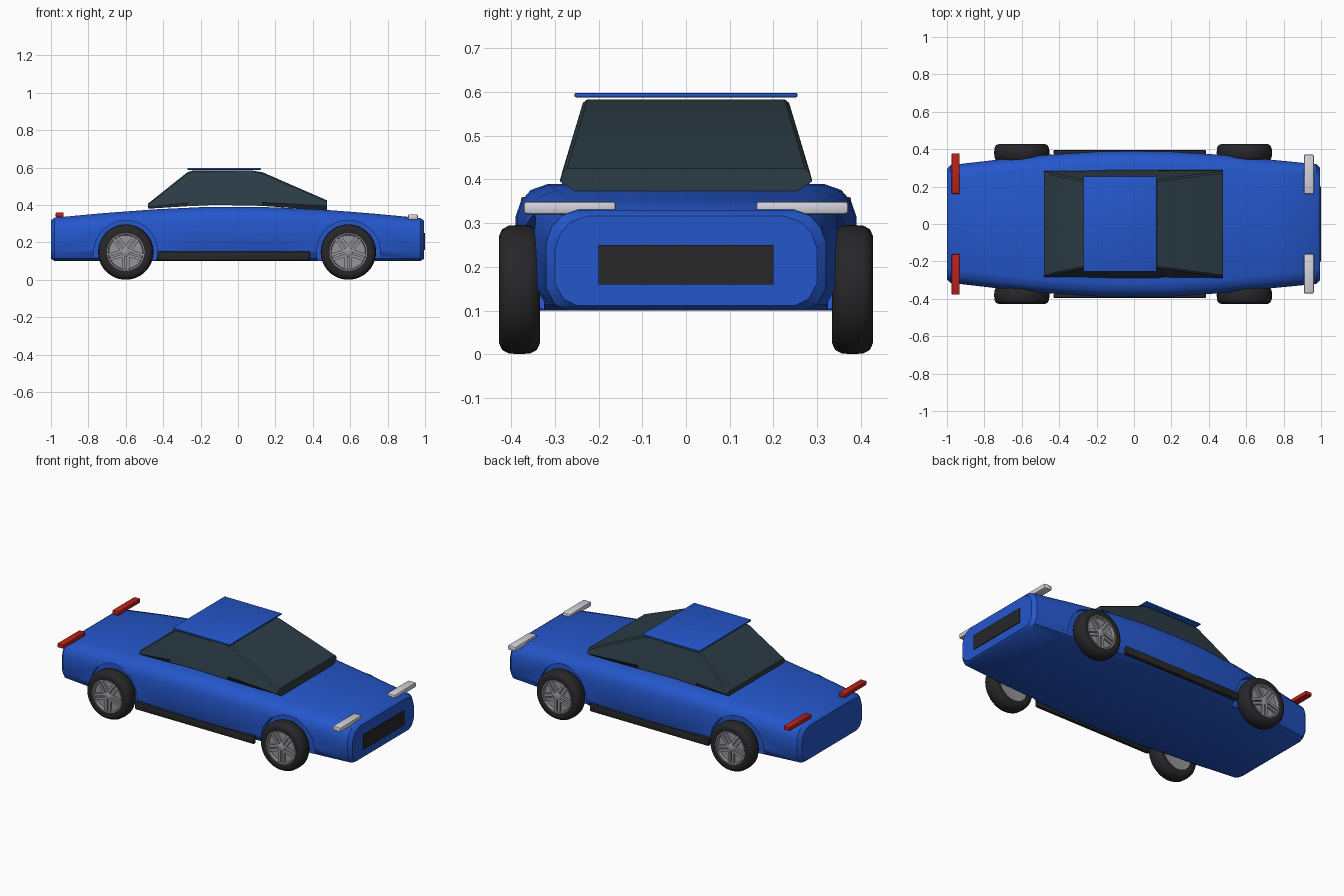
import bpy, bmesh, math
from mathutils import Matrix

if "Cube" in bpy.data.objects:
    bpy.data.objects.remove(bpy.data.objects["Cube"])


def material(name, rgb):
    m = bpy.data.materials.new(name)
    m.diffuse_color = (*rgb, 1)
    m.use_nodes = True
    m.node_tree.nodes["Principled BSDF"].inputs["Base Color"].default_value = m.diffuse_color
    return m


BLUE = material("blue_paint", (0.018, 0.095, 0.6))
GLASS = material("dark_glass", (0.025, 0.045, 0.06))
BLACK = material("black_rubber", (0.02, 0.02, 0.022))
RED = material("red_lens", (0.5, 0.015, 0.01))
WHITE = material("clear_lens", (0.65, 0.65, 0.72))
METAL = material("rim_metal", (0.3, 0.3, 0.32))


def finish(bm, name, mat, angle=35):
    bmesh.ops.recalc_face_normals(bm, faces=bm.faces)
    me = bpy.data.meshes.new(name)
    bm.to_mesh(me)
    bm.free()
    ob = bpy.data.objects.new(name, me)
    bpy.context.collection.objects.link(ob)
    me.materials.append(mat)
    smooth(ob, angle)
    return ob


def smooth(ob, angle=35):
    bpy.ops.object.select_all(action='DESELECT')
    ob.select_set(True)
    bpy.context.view_layer.objects.active = ob
    bpy.ops.object.shade_smooth_by_angle(angle=math.radians(angle))


def box(name, lo, hi, mat, bevel=0.0):
    bm = bmesh.new()
    bmesh.ops.create_cube(bm, size=1)
    for v in bm.verts:
        v.co = [l + (c + 0.5) * (h - l) for l, h, c in zip(lo, hi, v.co)]
    if bevel:
        bmesh.ops.bevel(bm, geom=bm.edges[:], offset=bevel, segments=2,
                        profile=0.5, affect='EDGES')
    return finish(bm, name, mat)


def loft(name, rings, mat, angle=35, caps=True):
    """Skin equal-length closed rings of points; join last to first if no caps."""
    bm = bmesh.new()
    vs = [[bm.verts.new(p) for p in r] for r in rings]
    n = len(rings[0])
    pairs = list(zip(vs, vs[1:])) + ([] if caps else [(vs[-1], vs[0])])
    for a, b in pairs:
        for i in range(n):
            j = (i + 1) % n
            bm.faces.new((a[i], a[j], b[j], b[i]))
    if caps:
        bm.faces.new(vs[0])
        bm.faces.new(vs[-1])
    return finish(bm, name, mat, angle)


def lathe(name, profile, cx, cz, mat, closed=False, n=48):
    """Revolve (radius, y) points around a wheel axle."""
    rings = [[(cx + r * math.cos(2 * math.pi * i / n), y,
               cz + r * math.sin(2 * math.pi * i / n)) for i in range(n)]
             for r, y in profile]
    return loft(name, rings, mat, 40, caps=not closed)


# Body shell: rounded cross-sections along the length
stations = [(-1, .295, .318, .112), (-.98, .315, .332, .1), (-.72, .345, .356, .1),
            (-.45, .371, .376, .1), (-.2, .387, .388, .1), (0, .39, .39, .1),
            (.2, .387, .387, .1), (.45, .371, .375, .1), (.72, .345, .354, .1),
            (.975, .32, .33, .1), (.995, .3, .316, .112)]


def section(x, w, t, b):
    half = [(w - .05, b), (w - .02, b + .014), (w, b + .05), (w, t - .075),
            (w - .012, t - .04), (w - .035, t - .014), (w - .075, t)]
    return [(x, y, z) for y, z in half] + [(x, -y, z) for y, z in reversed(half)]


body = loft("body", [section(*s) for s in stations], BLUE)

# Wheel arches cut into the flanks
WX, WZ = (-.6, .59), .148
for x in WX:
    for s in (1, -1):
        cutter = lathe("arch_cutter", [(.17, s * .325), (.17, s * .5)], x, WZ, BLUE)
        cutter.hide_render = True
        mod = body.modifiers.new("arch", 'BOOLEAN')
        mod.operation, mod.solver, mod.object = 'DIFFERENCE', 'EXACT', cutter
        bpy.context.view_layer.objects.active = body
        bpy.ops.object.modifier_apply(modifier=mod.name)
        bpy.data.objects.remove(cutter)
smooth(body)


# Glass cabin and floating roof panel
def cabin_section(x, wb, zb, wm, zm, wt, zt):
    half = [(wb, zb), (wm, zm), (wt, zt - .008), (wt - .01, zt)]
    return [(x, y, z) for y, z in half] + [(x, -y, z) for y, z in reversed(half)]


loft("cabin_glass", [cabin_section(*c) for c in (
    (-.48, .268, .38, .283, .39, .28, .408),
    (-.27, .284, .393, .282, .41, .237, .575),
    (-.245, .285, .394, .282, .412, .236, .583),
    (-.12, .288, .4, .283, .415, .236, .583),
    (.08, .288, .396, .284, .415, .236, .583),
    (.13, .288, .395, .284, .413, .238, .575),
    (.475, .25, .37, .288, .395, .282, .425))], GLASS, 30)
box("roof_panel", (-.27, -.255, .588), (.122, .255, .598), BLUE, .003)

# Grille, lamps and sills
box("grille", (.97, -.2, .16), (1, .2, .25), BLACK)
for s, side in ((1, "left"), (-1, "right")):
    def pair(name, x0, x1, y0, y1, z0, z1, mat, bev):
        ys = sorted((s * y0, s * y1))
        box(f"{side}_{name}", (x0, ys[0], z0), (x1, ys[1], z1), mat, bev)
    pair("headlight", .908, .962, .16, .372, .32, .35, WHITE, .008)
    pair("taillight", -.975, -.932, .16, .378, .334, .36, RED, .006)
    pair("sill", -.43, .385, .372, .396, .103, .15, BLACK, .006)

    # Wheels: tyre, rim disc with lip, hub and five twin spokes
    for x, end in zip(WX, ("rear", "front")):
        tag = f"{side}_{end}"
        lathe(tag + "_tyre", [(r, s * y) for r, y in (
            (.1, .337), (.122, .334), (.138, .341), (.146, .356), (.148, .381),
            (.146, .406), (.138, .421), (.122, .428), (.1, .424))],
            x, WZ, BLACK, closed=True)
        lathe(tag + "_rim", [(r, s * y) for r, y in (
            (.03, .345), (.102, .341), (.102, .424), (.094, .424),
            (.09, .408), (.03, .408))], x, WZ, METAL)
        lathe(tag + "_hub", [(.024, s * .4), (.024, s * .42), (.018, s * .424)],
              x, WZ, METAL, n=24)
        bm = bmesh.new()
        for k in range(5):
            for off in (-.012, .012):
                turn = Matrix.Rotation(math.radians(72 * k + 18), 4, 'Y')
                bmesh.ops.create_cube(bm, size=1, matrix=(
                    Matrix.Translation((x, s * .411, WZ)) @ turn
                    @ Matrix.Translation((.055, 0, off))
                    @ Matrix.Diagonal((.08, .016, .016, 1))))
        finish(bm, tag + "_spokes", METAL)
